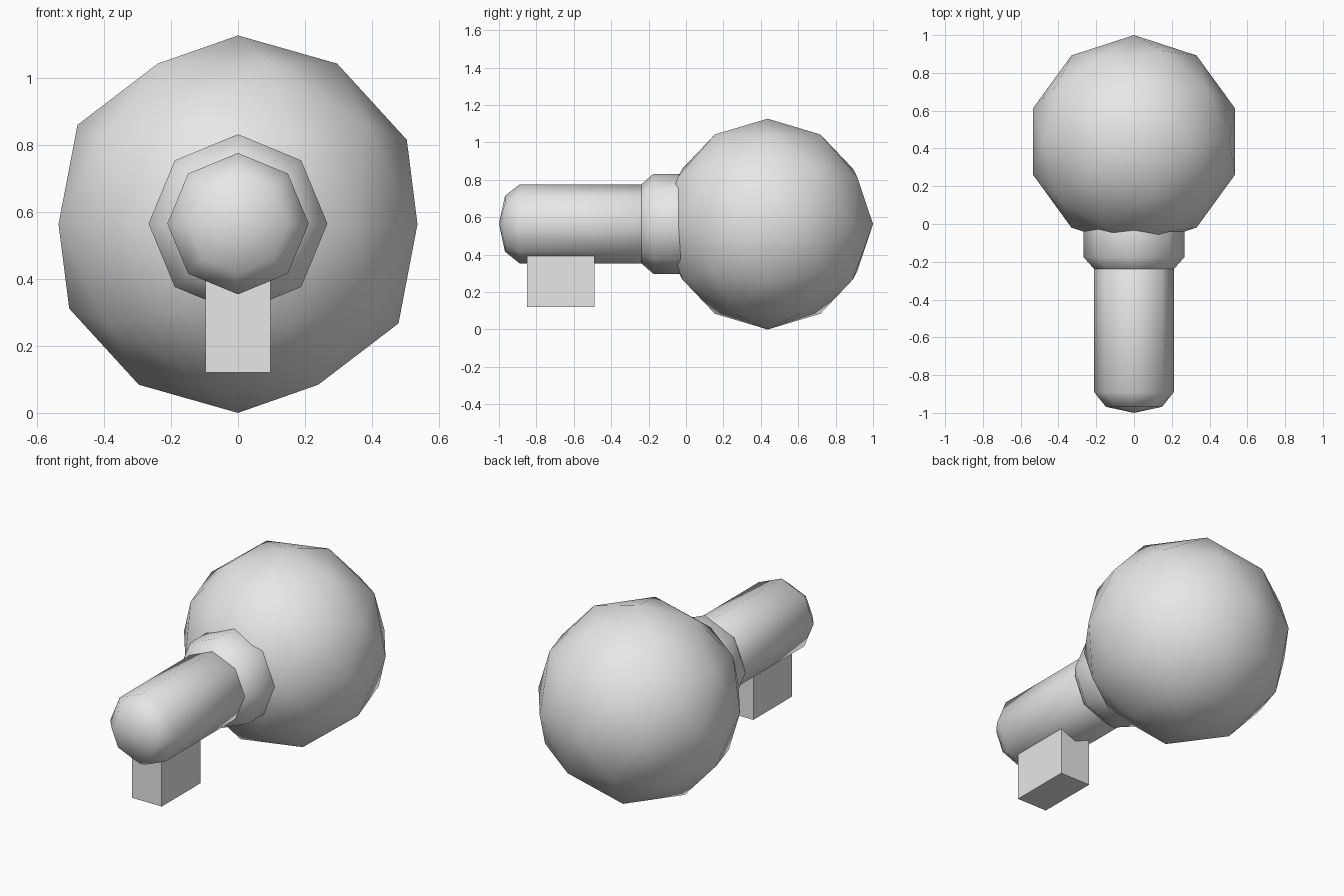
import bpy, bmesh, math

if "Cube" in bpy.data.objects:
    bpy.data.objects.remove(bpy.data.objects["Cube"])

AXIS_Z = 0.565   # height of the shared front-to-back axis

grey = bpy.data.materials.new("light grey")
grey.diffuse_color = (0.8, 0.8, 0.8, 1)
grey.use_nodes = True
grey.node_tree.nodes["Principled BSDF"].inputs["Base Color"].default_value = grey.diffuse_color


def finish(name, bm, smooth):
    bmesh.ops.recalc_face_normals(bm, faces=bm.faces)
    for f in bm.faces:
        f.smooth = smooth
    mesh = bpy.data.meshes.new(name)
    bm.to_mesh(mesh)
    bm.free()
    mesh.materials.append(grey)
    obj = bpy.data.objects.new(name, mesh)
    bpy.context.collection.objects.link(obj)
    return obj


def capsule(name, radius, front, back, dome, sides=8):
    """Eight-sided tube along y with a low-poly dome at each end."""
    bm = bmesh.new()
    c = math.sqrt(0.5)
    profile = [(front + dome * (1 - c), radius * c), (front + dome, radius),
               (back - dome, radius), (back - dome * (1 - c), radius * c)]
    rings = []
    for y, r in profile:
        rings.append([bm.verts.new((r * math.cos(2 * math.pi * i / sides), y,
                                    AXIS_Z + r * math.sin(2 * math.pi * i / sides)))
                      for i in range(sides)])
    tips = [bm.verts.new((0, y, AXIS_Z)) for y in (front, back)]
    for i in range(sides):
        j = (i + 1) % sides
        for a, b in zip(rings, rings[1:]):
            bm.faces.new((a[i], a[j], b[j], b[i]))
        bm.faces.new((tips[0], rings[0][j], rings[0][i]))
        bm.faces.new((tips[1], rings[-1][i], rings[-1][j]))
    return finish(name, bm, True)


# Large faceted ball at the back
bm = bmesh.new()
bmesh.ops.create_icosphere(bm, subdivisions=2, radius=0.5635)
bmesh.ops.translate(bm, verts=bm.verts, vec=(0, 0.4365, 0.5635))
finish("ball", bm, True)

# Barrel and the wider collar joining it to the ball
capsule("barrel", 0.211, -1.0, -0.08, 0.11)
capsule("collar", 0.267, -0.301, 0.2, 0.126)

# Block under the barrel
bm = bmesh.new()
bmesh.ops.create_cube(bm, size=1)
bmesh.ops.scale(bm, verts=bm.verts, vec=(0.194, 0.36, 0.32))
bmesh.ops.translate(bm, verts=bm.verts, vec=(0, -0.67, 0.28))
finish("block", bm, False)
